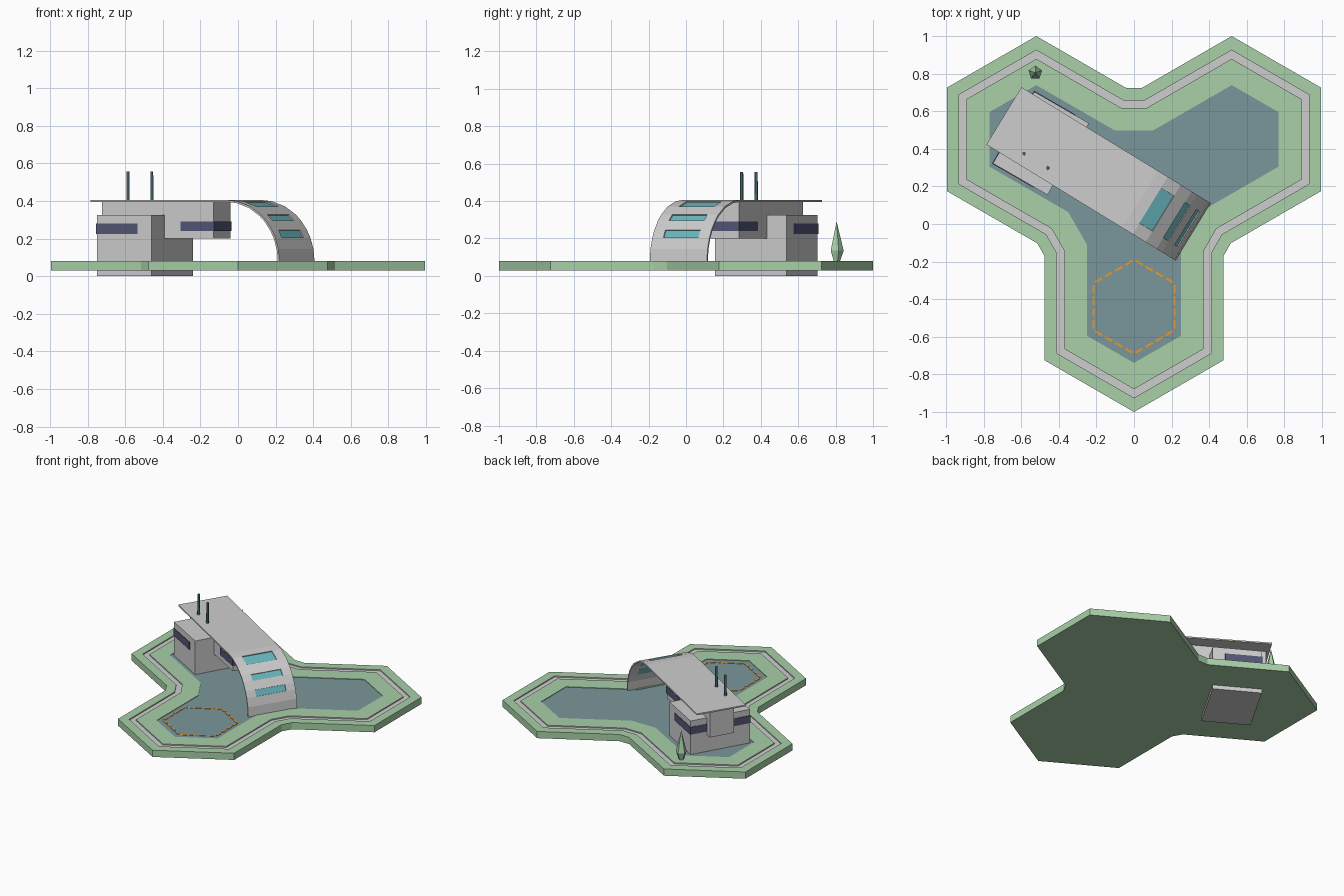
import bpy, bmesh, math
from mathutils import Matrix, Vector

cube = bpy.data.objects.get("Cube")
if cube:
    bpy.data.objects.remove(cube, do_unlink=True)


def material(name, *rgb):
    lin = [((c / 255 + 0.055) / 1.055) ** 2.4 for c in rgb] + [1.0]
    m = bpy.data.materials.new(name)
    m.use_nodes = True
    m.diffuse_color = lin
    m.node_tree.nodes["Principled BSDF"].inputs["Base Color"].default_value = lin
    return m


GREEN = material("lawn green", 168, 208, 168)
GRAY = material("concrete gray", 207, 206, 207)
FLOOR = material("slate blue floor", 122, 150, 155)
TEAL = material("teal glass", 105, 185, 192)
NAVY = material("navy glass", 84, 86, 118)
ORANGE = material("orange paint", 228, 152, 50)
STEEL = material("blue steel", 88, 128, 135)


def finish(name, bm, mats, matrix=Matrix(), fix=True):
    if fix:
        bmesh.ops.recalc_face_normals(bm, faces=bm.faces)
    me = bpy.data.meshes.new(name)
    bm.to_mesh(me)
    bm.free()
    for m in mats:
        me.materials.append(m)
    ob = bpy.data.objects.new(name, me)
    ob.matrix_world = matrix
    bpy.context.collection.objects.link(ob)
    return ob


def box(name, lo, hi, mat, matrix=Matrix()):
    lo, hi = Vector(lo), Vector(hi)
    scale = Matrix.Diagonal(hi - lo)
    bm = bmesh.new()
    bmesh.ops.create_cube(bm, size=1)
    for v in bm.verts:
        v.co = (lo + hi) / 2 + scale @ v.co
    return finish(name, bm, [mat], matrix)


def placed(x, y, degrees):
    return Matrix.Translation((x, y, 0)) @ Matrix.Rotation(math.radians(degrees), 4, "Z")


# Three-armed platform outline, moved inward by d
def outline(d, z):
    w, end, tip, root = 0.476 - d, 0.875 - d * 0.577, 1.15 - d * 1.155, 0.32 - d * 0.268
    arm = [(root, -w), (end, -w), (tip, 0), (end, w), (root, w)]
    pts = []
    for k in range(3):
        turn = placed(0, 0.15, -90 + 120 * k)
        pts += [turn @ Vector((a, b, z)) for a, b in arm]
    return pts


# Platform with a sunken path and a sunken floor
bm = bmesh.new()
levels = [(0, 0.03, 0), (0, 0.08, 0), (0.065, 0.08, 0), (0.065, 0.072, 1),
          (0.105, 0.072, 1), (0.105, 0.08, 1), (0.226, 0.08, 0), (0.226, 0.076, 0)]
rings = [[bm.verts.new(p) for p in outline(d, z)] for d, z, _ in levels]
for (a, b), level in zip(zip(rings, rings[1:]), levels[1:]):
    for i in range(len(a)):
        j = (i + 1) % len(a)
        bm.faces.new((a[i], a[j], b[j], b[i])).material_index = level[2]
bm.faces.new(rings[0][::-1])
bm.faces.new(rings[-1]).material_index = 2
finish("platform", bm, [GREEN, GRAY, FLOOR])

# Dashed landing marker
side, dashes = 0.25, 4
for k in range(6):
    turn = placed(0, -0.44, 60 * k)
    for n in range(dashes):
        mid = (n + 0.5) / dashes * side - side / 2
        box("landing_dash", (0.21, mid - 0.022, 0.074), (0.222, mid + 0.022, 0.079), ORANGE, turn)

# Building blocks and their wrapped window bands
site = placed(-0.46, 0.155, -30)
box("lower_block", (-0.335, 0, 0), (0, 0.44, 0.325), GRAY, site)
box("upper_block", (-0.385, 0.14, 0.2), (0.30, 0.32, 0.398), GRAY, site)
box("lower_window_band", (-0.339, -0.004, 0.225), (-0.085, 0.444, 0.28), NAVY, site)
box("upper_window_band", (0.10, 0.136, 0.24), (0.304, 0.324, 0.29), NAVY, site)

# Roof sheet that curves down to the floor, with three sunken windows
profile = [(-0.59, 0.405)]
for deg in (0, 11, 26, 40, 48, 59, 67, 78, 90):
    t = math.radians(deg)
    profile.append((0.26 + 0.33 * math.sin(t), 0.076 + 0.329 * math.cos(t)))
bm = bmesh.new()
rows = [[bm.verts.new((s, v, z)) for v in (-0.179, -0.11, 0.11, 0.179)] for s, z in profile]
panes = []
for i, (a, b) in enumerate(zip(rows, rows[1:])):
    for j in range(3):
        f = bm.faces.new((a[j], b[j], b[j + 1], a[j + 1]))
        if j == 1 and i in (2, 4, 6):
            panes.append(f)
bm.normal_update()
bmesh.ops.inset_individual(bm, faces=panes, thickness=0.001, depth=-0.006)
for f in panes:
    f.material_index = 1
roof = finish("curved_roof", bm, [GRAY, TEAL], placed(-0.189, 0.267, -31.5), fix=False)
shell = roof.modifiers.new("thickness", "SOLIDIFY")
shell.thickness = 0.01
shell.offset = -1

# Roof masts
for x, y in ((-0.585, 0.375), (-0.458, 0.298)):
    bm = bmesh.new()
    bmesh.ops.create_cone(bm, cap_ends=True, segments=6, radius1=0.01, radius2=0.008, depth=0.155)
    finish("roof_mast", bm, [STEEL], Matrix.Translation((x, y, 0.478)))

# Spindle-shaped tree
bm = bmesh.new()
tree = [[bm.verts.new((r * math.cos(a), r * math.sin(a), z))
         for a in (math.tau * k / 5 + 0.3 for k in range(5))]
        for r, z in ((0.018, 0.078), (0.038, 0.135))]
top = bm.verts.new((0, 0, 0.292))
for k in range(5):
    n = (k + 1) % 5
    bm.faces.new((tree[0][k], tree[0][n], tree[1][n], tree[1][k]))
    bm.faces.new((tree[1][k], tree[1][n], top))
bm.faces.new(tree[0][::-1])
finish("tree", bm, [GREEN], Matrix.Translation((-0.525, 0.805, 0)))
